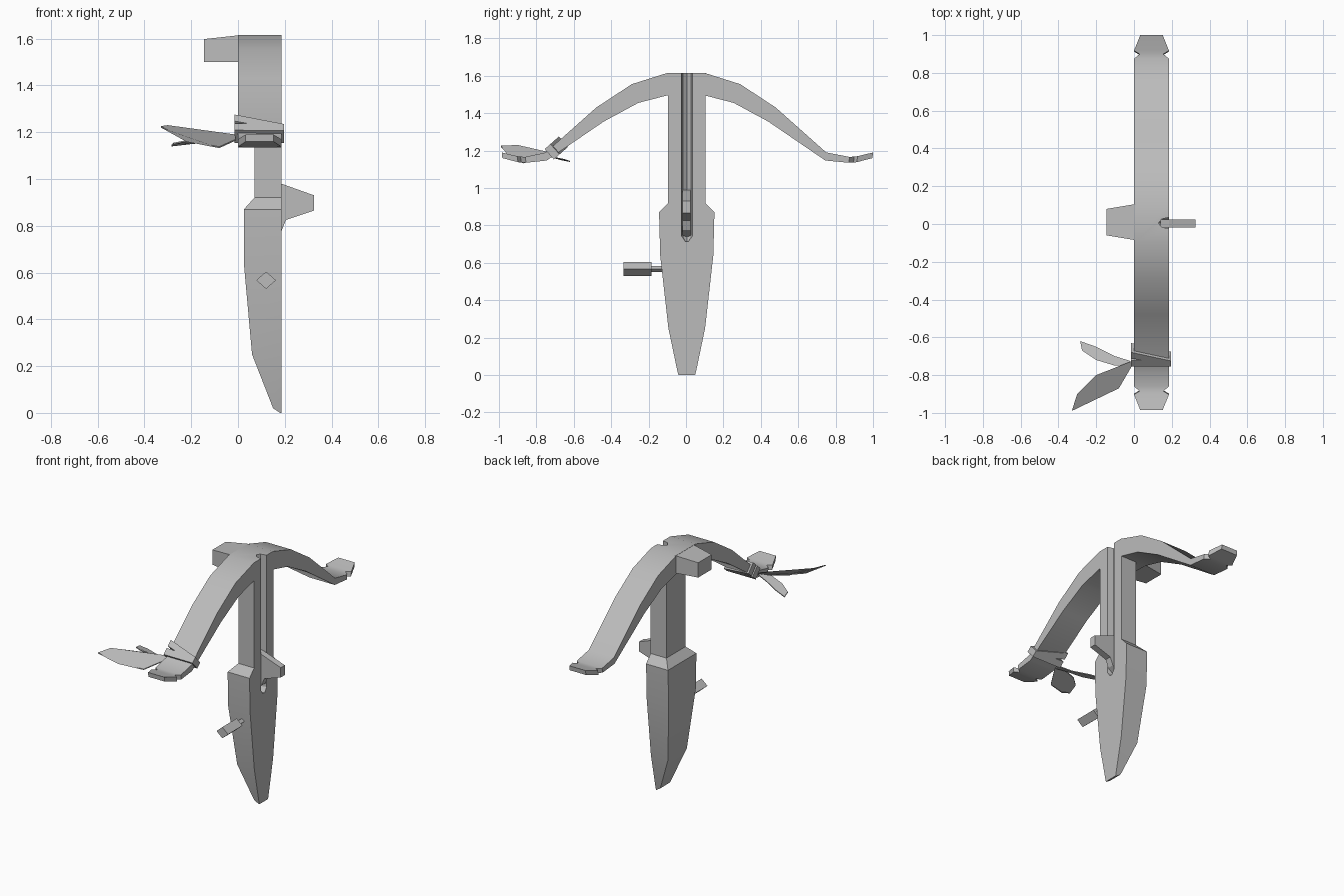
import bpy
import math
from mathutils import Vector

cube = bpy.data.objects.get("Cube")
if cube:
    bpy.data.objects.remove(cube, do_unlink=True)

grey = bpy.data.materials.new("plain_grey")
grey.use_nodes = True
colour = (0.5, 0.5, 0.5, 1)
grey.diffuse_color = colour
grey.node_tree.nodes["Principled BSDF"].inputs["Base Color"].default_value = colour


def make(name, verts, faces, smooth=30):
    mesh = bpy.data.meshes.new(name)
    mesh.from_pydata([tuple(v) for v in verts], [], faces)
    mesh.materials.append(grey)
    obj = bpy.data.objects.new(name, mesh)
    bpy.context.collection.objects.link(obj)
    bpy.ops.object.select_all(action='DESELECT')
    obj.select_set(True)
    bpy.context.view_layer.objects.active = obj
    bpy.ops.object.mode_set(mode='EDIT')
    bpy.ops.mesh.select_all(action='SELECT')
    bpy.ops.mesh.normals_make_consistent(inside=False)
    bpy.ops.object.mode_set(mode='OBJECT')
    if smooth:
        bpy.ops.object.shade_smooth_by_angle(angle=math.radians(smooth))
    return obj


def loft(name, rings, smooth=30):
    """Skin a row of equal rings and cap both ends."""
    n = len(rings[0])
    faces = [tuple(range(n)), tuple(range((len(rings) - 1) * n, len(rings) * n))]
    for r in range(len(rings) - 1):
        for i in range(n):
            j = (i + 1) % n
            faces.append((r * n + i, r * n + j, (r + 1) * n + j, (r + 1) * n + i))
    return make(name, [v for ring in rings for v in ring], faces, smooth)


def cut(obj, cutter):
    mod = obj.modifiers.new("groove", 'BOOLEAN')
    mod.operation = 'DIFFERENCE'
    mod.solver = 'EXACT'
    mod.object = cutter
    bpy.context.view_layer.objects.active = obj
    bpy.ops.object.modifier_apply(modifier=mod.name)


FLAT = 0.185  # the flat side of the body

# Curved cross arms: top y, top z, bottom y, bottom z, side inset
stations = [(0.1, 1.615, 0.1, 1.495, 0), (0.29, 1.555, 0.255, 1.455, 0),
            (0.48, 1.43, 0.44, 1.355, 0), (0.75, 1.19, 0.745, 1.147, 0),
            (0.875, 1.166, 0.87, 1.135, 0), (0.9, 1.168, 0.895, 1.136, 0.03),
            (0.918, 1.17, 0.913, 1.138, 0), (1.0, 1.19, 0.997, 1.16, 0.033)]


def arm_ring(station, side):
    ty, tz, by, bz, inset = station
    shift = 0.015 if side < 0 and ty > 0.8 else 0
    ty, by = side * (ty - shift), side * (by - shift)
    return [(inset, ty, tz), (FLAT - inset, ty, tz),
            (FLAT - inset, by, bz), (inset, by, bz)]


cross_arms = loft("cross_arms", [arm_ring(s, -1) for s in reversed(stations)]
                  + [arm_ring(s, 1) for s in stations], 35)

# Shaft running down into the blade-shaped grip: height, inner x, half width
sections = [(0, 0.18, 0.045), (0.02, 0.15, 0.05), (0.25, 0.06, 0.098),
            (0.64, 0.025, 0.142), (0.87, 0.025, 0.148), (0.92, 0.07, 0.1),
            (1.5, 0.07, 0.1)]
shaft = loft("shaft_and_grip", [[(x, 0.004 - h, z), (FLAT, 0.004 - h, z),
                                 (FLAT, 0.004 + h, z), (x, 0.004 + h, z)]
                                for z, x, h in sections], 20)

# Rounded groove down the flat side
groove_rings = []
for z, scale in [(0.715, 0.3), (0.745, 1), (1.7, 1)]:
    angles = [math.tau * i / 8 for i in range(8)]
    groove_rings.append([(FLAT + 0.055 * scale * math.cos(a),
                          0.005 + 0.03 * scale * math.sin(a), z) for a in angles])
groove = loft("groove_cutter", groove_rings, 0)
cut(cross_arms, groove)
cut(shaft, groove)
bpy.data.objects.remove(groove, do_unlink=True)

# Trigger lever standing in the groove
outline = [(0.14, 0.99), (FLAT, 0.98), (0.325, 0.93), (0.325, 0.865),
           (0.205, 0.825), (FLAT, 0.775), (0.14, 0.74)]
loft("trigger_lever", [[(x, y, z) for x, z in outline] for y in (-0.019, 0.024)], 0)

# Tapered lug behind the crown
loft("rear_lug", [[(x, 0.01 - h, 1.5), (x, 0.01 + h, 1.5),
                   (x, 0.01 + h, top), (x, 0.01 - h, top)]
                  for x, h, top in [(0.01, 0.096, 1.615), (-0.145, 0.07, 1.598)]], 0)


# Four-sided peg with a thin neck
def peg(name, y0, y1, rx, rz):
    corners = [(rx, 0), (0, rz), (-rx, 0), (0, -rz)]
    return loft(name, [[(0.12 + x, y, 0.567 + z) for x, z in corners]
                       for y in (y0, y1)], 0)


peg("peg_head", -0.335, -0.185, 0.042, 0.037)
peg("peg_neck", -0.187, -0.11, 0.018, 0.016)

# Cord bands around one arm
along = Vector((0, -0.747, -0.664))
up = Vector((0, -0.664, 0.747))
centre = Vector((0, -0.72, 1.19))


def band(name, left, right):
    rings = []
    for x, (a, b) in ((-0.015, left), (0.197, right)):
        rings.append([centre + Vector((x, 0, 0)) + along * s + up * t
                      for s, t in ((a, 0.037), (b, 0.037), (b, -0.037), (a, -0.037))])
    loft(name, rings, 0)


band("slanted_cord", (-0.087, -0.045), (-0.026, 0.012))
band("straight_cord", (-0.03, 0.014), (-0.025, 0.0145))

# Hanging feathers tied to the cord
long_feather = [(-0.01, -0.75, 1.17), (-0.08, -0.87, 1.138), (-0.22, -0.935, 1.165),
                (-0.33, -0.99, 1.226), (-0.3, -0.9, 1.23), (-0.2, -0.8, 1.2),
                (-0.01, -0.725, 1.19)]
short_feather = [(-0.02, -0.75, 1.175), (-0.1, -0.75, 1.185), (-0.2, -0.72, 1.17),
                 (-0.275, -0.67, 1.155), (-0.285, -0.62, 1.145), (-0.2, -0.65, 1.155),
                 (-0.1, -0.7, 1.165), (-0.02, -0.725, 1.18)]
for name, points in (("long_feather", long_feather), ("short_feather", short_feather)):
    drop = Vector((0, 0, -0.006))
    loft(name, [[Vector(p) for p in points], [Vector(p) + drop for p in points]], 0)
